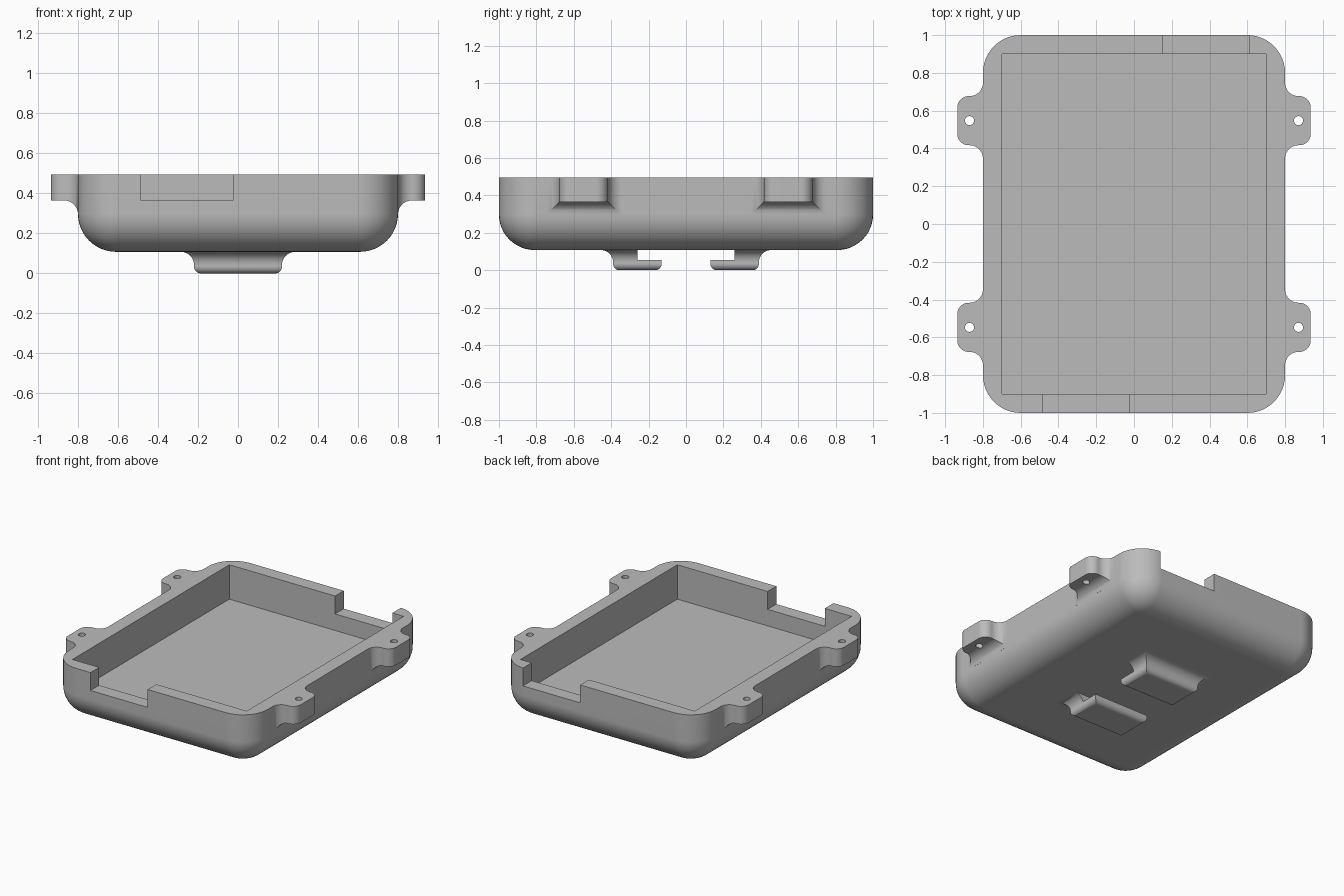
import bpy, bmesh
from math import sin, cos, pi, sqrt, radians
from mathutils import Vector

if "Cube" in bpy.data.objects:
    bpy.data.objects.remove(bpy.data.objects["Cube"], do_unlink=True)

TOP, BASE, LEDGE, FLOOR = 0.495, 0.108, 0.365, 0.245
HALF_X, HALF_Y = 0.8, 1.0
STEPS = 12

grey = bpy.data.materials.new("light grey plastic")
grey.use_nodes = True
colour = (0.5, 0.5, 0.5, 1)
grey.diffuse_color = colour
grey.node_tree.nodes["Principled BSDF"].inputs["Base Color"].default_value = colour


def loft(name, rings):
    """Closed solid skinned through rings with equal point counts."""
    bm = bmesh.new()
    loops = [[bm.verts.new(p) for p in ring] for ring in rings]
    n = len(loops[0])
    for a, b in zip(loops, loops[1:]):
        for i in range(n):
            j = (i + 1) % n
            bm.faces.new((a[i], a[j], b[j], b[i]))
    bm.faces.new(loops[0])
    bm.faces.new(loops[-1])
    bmesh.ops.recalc_face_normals(bm, faces=bm.faces)
    mesh = bpy.data.meshes.new(name)
    bm.to_mesh(mesh)
    bm.free()
    mesh.materials.append(grey)
    obj = bpy.data.objects.new(name, mesh)
    bpy.context.collection.objects.link(obj)
    return obj


def rect_z(x0, x1, y0, y1, z):
    return [(x0, y0, z), (x1, y0, z), (x1, y1, z), (x0, y1, z)]


def box(name, x0, x1, y0, y1, z0, z1):
    return loft(name, [rect_z(x0, x1, y0, y1, z) for z in (z0, z1)])


def rounded_ring(hx, hy, r, z):
    pts = []
    for k, (sx, sy) in enumerate([(1, 1), (-1, 1), (-1, -1), (1, -1)]):
        for i in range(STEPS + 1):
            t = (k + i / STEPS) * pi / 2
            pts.append((sx * (hx - r) + r * cos(t), sy * (hy - r) + r * sin(t), z))
    return pts


def combine(target, part, operation):
    mod = target.modifiers.new(operation.lower(), 'BOOLEAN')
    mod.operation, mod.object, mod.solver = operation, part, 'EXACT'
    bpy.context.view_layer.objects.active = target
    bpy.ops.object.modifier_apply(modifier=mod.name)
    bpy.data.objects.remove(part, do_unlink=True)


# Tray shell with rounded corners and a rounded underside
corner, under = 0.2, 0.19
rings = []
for i in range(STEPS + 1):
    t = i / STEPS * pi / 2
    inset = under * (1 - sin(t))
    rings.append(rounded_ring(HALF_X - inset, HALF_Y - inset, corner - inset,
                              BASE + under * (1 - cos(t))))
rings.append(rounded_ring(HALF_X, HALF_Y, corner, TOP))
tray = loft("tray", rings)


# Mounting ear: sections across x, flared at the wall, rounded at the tip
def ear(sx, sy):
    length, half, flare, tip = 0.135, 0.13, 0.07, 0.06
    sections = [(-0.05, half + flare, LEDGE - flare)]
    for i in range(STEPS + 1):
        t = i / STEPS * pi / 2
        f = flare * (1 - sin(t))
        sections.append((flare * (1 - cos(t)), half + f, LEDGE - f))
    for i in range(STEPS + 1):
        t = i / STEPS * pi / 2
        sections.append((length - tip + tip * sin(t) + 0.0005,
                         half - tip * (1 - cos(t)), LEDGE))
    rings = []
    for d, h, z in sections:
        x, y = sx * (HALF_X + d), sy * 0.547
        rings.append([(x, y - h, z), (x, y + h, z), (x, y + h, TOP), (x, y - h, TOP)])
    return loft("mounting_ear", rings)


# Clip hook under the base: rounded lip, then a stem that flares into the base
def hook(sy):
    half, outer, inner, lip_end = 0.22, 0.39, 0.26, 0.13
    r, flare, lip_top = 0.035, 0.066, 0.055

    def ring(hx, y_out, y_in, z):
        return rect_z(-hx, hx, sy * y_out, sy * y_in, z)

    lip = []
    for i in range(STEPS + 1):
        t = i / STEPS * pi / 2
        d = r * (1 - sin(t))
        lip.append(ring(half - d, outer - d, lip_end + d, r * (1 - cos(t))))
    lip.append(ring(half, outer, lip_end, lip_top))
    stem = [ring(half, outer, inner, r + 0.005)]
    for i in range(STEPS + 1):
        t = i / STEPS * pi / 2
        f = flare * (1 - cos(t))
        stem.append(ring(half + f, outer + f, inner, BASE - flare * (1 - sin(t))))
    stem.append(ring(half + flare, outer + flare, inner, BASE + 0.05))
    clip = loft("clip_hook", lip)
    combine(clip, loft("hook_stem", stem), 'UNION')
    return clip


for sy in (-1, 1):
    for sx in (-1, 1):
        combine(tray, ear(sx, sy), 'UNION')
        hole = [[(sx * 0.871 + 0.024 * cos(k * pi / 12), sy * 0.547 + 0.024 * sin(k * pi / 12), z)
                 for k in range(24)] for z in (0.2, 0.6)]
        combine(tray, loft("screw_hole", hole), 'DIFFERENCE')
    combine(tray, hook(sy), 'UNION')

# Inner cavity and the two rim notches
combine(tray, box("cavity", -0.7, 0.7, -0.9, 0.9, FLOOR, 0.7), 'DIFFERENCE')
combine(tray, box("front_notch", -0.485, -0.025, -1.1, -0.85, LEDGE, 0.7), 'DIFFERENCE')
combine(tray, box("back_notch", 0.15, 0.61, 0.85, 1.1, LEDGE, 0.7), 'DIFFERENCE')

# Smooth curves, crisp edges
bpy.ops.object.select_all(action='DESELECT')
tray.select_set(True)
bpy.context.view_layer.objects.active = tray
bpy.ops.object.shade_smooth_by_angle(angle=radians(30))
weighted = tray.modifiers.new("weighted normals", 'WEIGHTED_NORMAL')
weighted.keep_sharp = True
